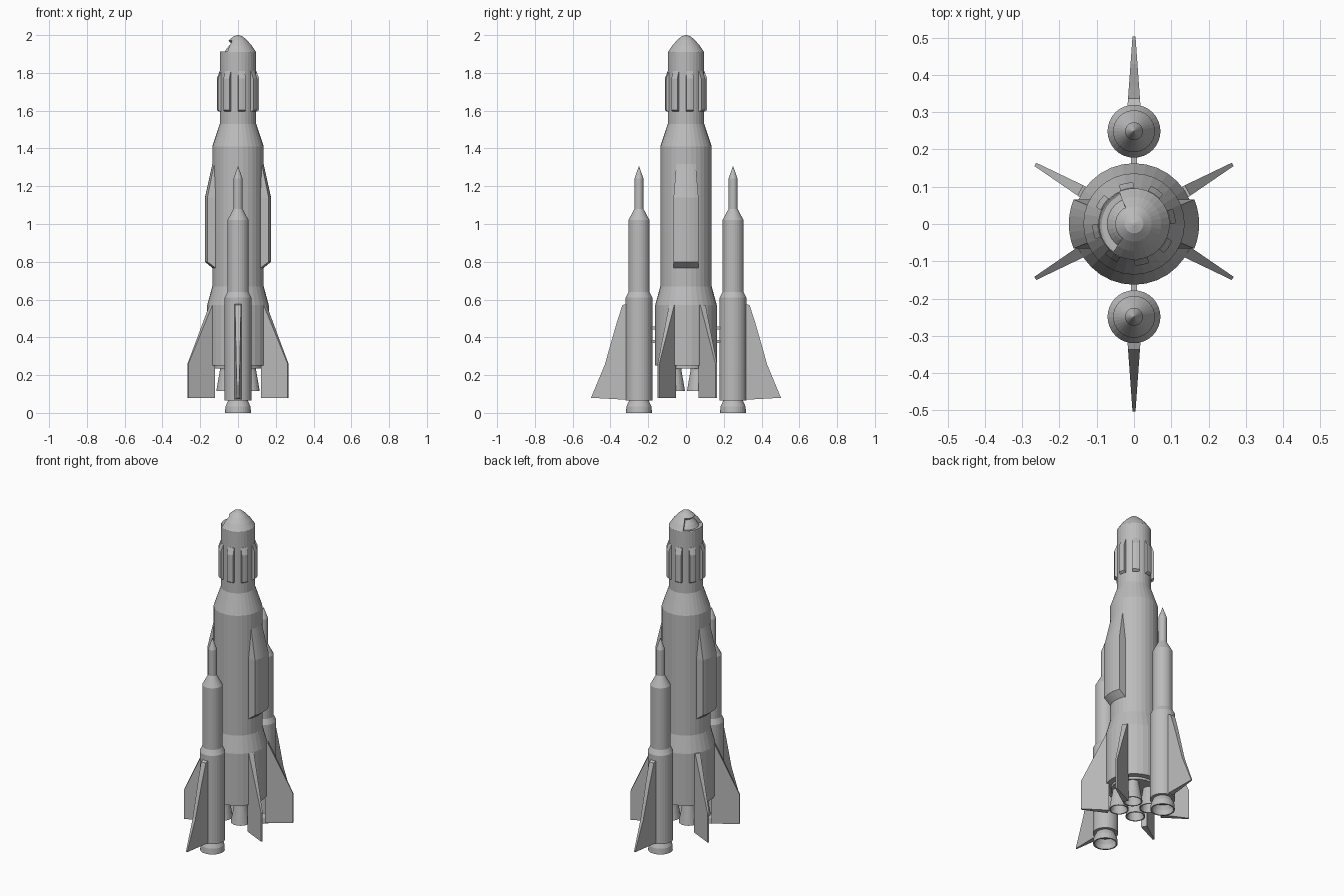
import bpy, bmesh, math
from mathutils import Vector

if "Cube" in bpy.data.objects:
    bpy.data.objects.remove(bpy.data.objects["Cube"])

grey = bpy.data.materials.new("light_grey")
grey.diffuse_color = (0.5, 0.5, 0.5, 1)
grey.use_nodes = True
grey.node_tree.nodes["Principled BSDF"].inputs["Base Color"].default_value = grey.diffuse_color


def finish(bm, name, loc=(0, 0, 0), rot=0):
    bmesh.ops.recalc_face_normals(bm, faces=bm.faces)
    me = bpy.data.meshes.new(name)
    bm.to_mesh(me)
    bm.free()
    me.materials.append(grey)
    ob = bpy.data.objects.new(name, me)
    ob.location = loc
    ob.rotation_euler.z = rot
    bpy.context.collection.objects.link(ob)
    return ob


def loft(sections):
    """Skin a list of closed sections and cap both ends."""
    bm = bmesh.new()
    rings = [[bm.verts.new(p) for p in s] for s in sections]
    n = len(rings[0])
    for a, b in zip(rings, rings[1:]):
        for i in range(n):
            j = (i + 1) % n
            bm.faces.new((a[i], a[j], b[j], b[i]))
    bm.faces.new(rings[0])
    bm.faces.new(rings[-1])
    return bm


def lathe(profile, n=32):
    """Turn (radius, z) points around the z axis."""
    return loft([[(r * math.cos(2 * math.pi * i / n), r * math.sin(2 * math.pi * i / n), z)
                  for i in range(n)] for r, z in profile])


def fin(name, outline, base, tip, loc, rot):
    """Flat fin along +x, thinning from root to tip."""
    r0, r1 = min(p[0] for p in outline), max(p[0] for p in outline)
    half = lambda r: base + (tip - base) * (r - r0) / (r1 - r0)
    return finish(loft([[(r, s * half(r), z) for r, z in outline] for s in (-1, 1)]),
                  name, loc, rot)


def box(name, lo, hi):
    return finish(loft([[(lo[0], lo[1], z), (hi[0], lo[1], z), (hi[0], hi[1], z), (lo[0], hi[1], z)]
                        for z in (lo[2], hi[2])]), name)


def arc_section(r, w, z, inner, k=6):
    """Section with a curved outer side, concentric with the hull."""
    a = math.asin(w / r)
    outer = [(r * math.cos(t), r * math.sin(t), z)
             for t in (-a + 2 * a * i / k for i in range(k + 1))]
    return outer + [(inner, w, z), (inner, -w, z)]


# Main hull
finish(lathe([(0.13, 0.235), (0.13, 0.25), (0.163, 0.25), (0.163, 0.57), (0.136, 0.67),
              (0.136, 1.41), (0.096, 1.53), (0.096, 1.91)]), "main_hull")

# Nose with a recessed window on the left side
nose = lathe([(0.096, 1.91), (0.073, 1.944), (0.047, 1.974), (0.025, 1.993), (0.003, 2.0)])
bmesh.ops.recalc_face_normals(nose, faces=nose.faces)
window = []
for f in nose.faces:
    c = f.calc_center_median()
    az = math.degrees(math.atan2(c.y, c.x)) % 360
    if 1.915 < c.z < 1.97 and 112 < az < 240:
        window.append(f)
bmesh.ops.inset_region(nose, faces=window, thickness=0.005, depth=0)
bmesh.ops.inset_region(nose, faces=window, thickness=0.001, depth=-0.02)
finish(nose, "nose_cone")

# Ribs around the capsule
for i in range(8):
    finish(loft([arc_section(0.1, 0.019, 1.595, 0.085, 2), arc_section(0.112, 0.019, 1.603, 0.085, 2),
                 arc_section(0.112, 0.019, 1.77, 0.085, 2), arc_section(0.097, 0.019, 1.81, 0.085, 2)]),
           "capsule_rib", rot=math.radians(11 + 45 * i))

# Side fairings
for rot in (0, math.pi):
    finish(loft([arc_section(0.133, 0.066, 0.765, 0.11), arc_section(0.175, 0.066, 0.80, 0.11),
                 arc_section(0.175, 0.066, 1.14, 0.11), arc_section(0.133, 0.05, 1.33, 0.11)]),
           "side_fairing", rot=rot)

# Main fins
for deg in (30, 150, 210, 330):
    fin("main_fin", [(0.15, 0.08), (0.306, 0.08), (0.306, 0.26), (0.166, 0.57), (0.15, 0.57)],
        0.017, 0.005, (0, 0.007, 0), math.radians(deg))

# Main engine nozzles
for x in (-0.06, 0.06):
    for y in (-0.06, 0.06):
        finish(lathe([(0.036, 0.245), (0.036, 0.225), (0.055, 0.115), (0.048, 0.115),
                      (0.028, 0.215)], 24), "main_nozzle", (x, y, 0))

# Boosters with nozzle, fin and struts, front and back
for s in (-1, 1):
    loc = (0, 0.249 * s, 0)
    finish(lathe([(0.071, 0.065), (0.071, 0.61), (0.056, 0.64), (0.056, 1.02), (0.024, 1.08),
                  (0.024, 1.24), (0.001, 1.305)]), "booster", loc)
    finish(lathe([(0.05, 0.07), (0.055, 0.058), (0.066, 0.035), (0.069, 0.0), (0.061, 0.0),
                  (0.058, 0.03), (0.045, 0.055)]), "booster_nozzle", loc)
    fin("booster_fin", [(0.06, 0.07), (0.075, 0.07), (0.254, 0.08), (0.181, 0.255),
                        (0.12, 0.47), (0.088, 0.57), (0.06, 0.58)],
        0.018, 0.004, loc, s * math.pi / 2)
    for z in (0.377, 0.45):
        ys = sorted((0.15 * s, 0.19 * s))
        box("booster_strut", (-0.008, ys[0], z - 0.008), (0.008, ys[1], z + 0.008))
